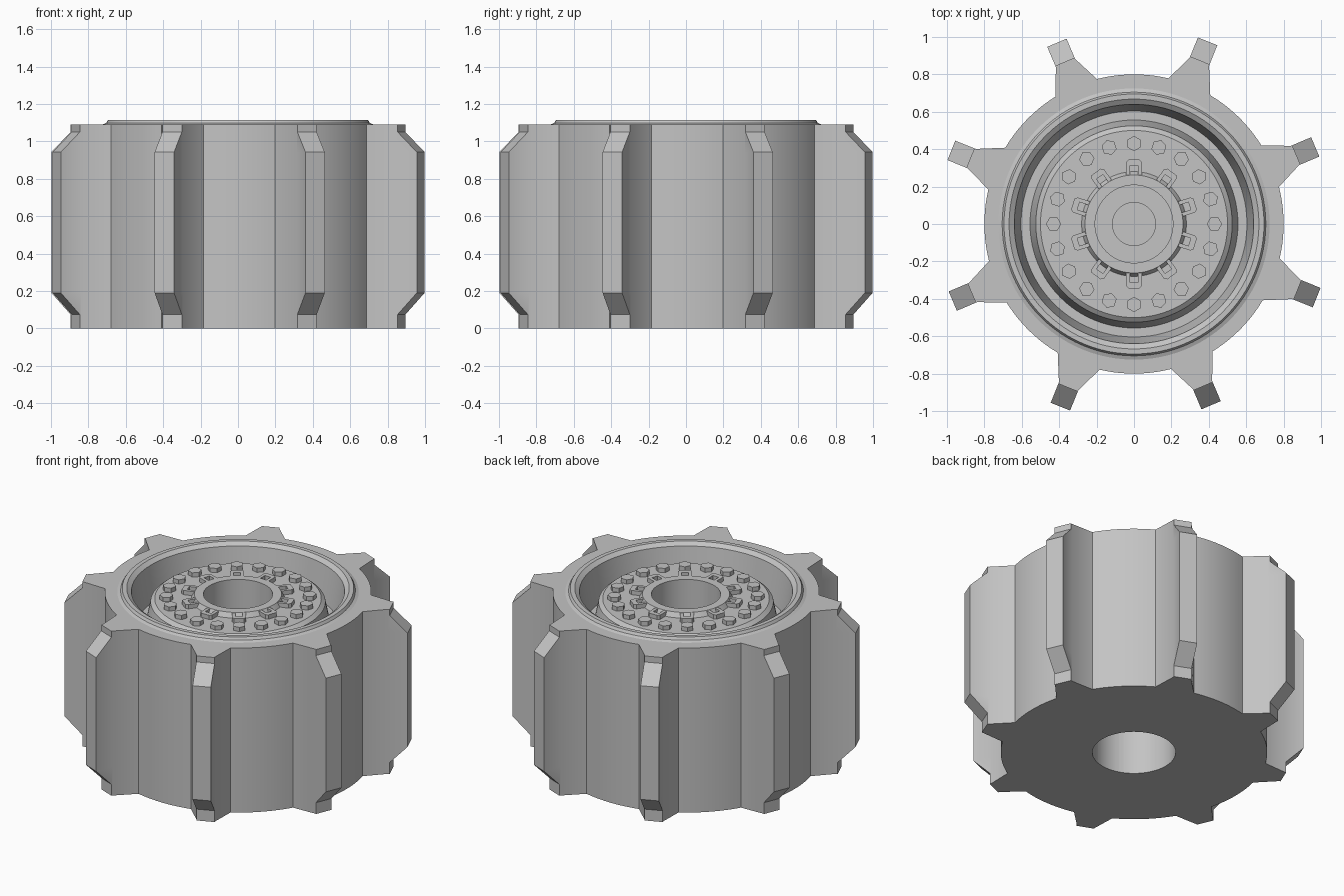
import bpy, bmesh
from math import pi, sin, cos, radians, atan2, hypot

if "Cube" in bpy.data.objects:
    bpy.data.objects.remove(bpy.data.objects["Cube"], do_unlink=True)

GREY = (0.55, 0.55, 0.55, 1)
metal = bpy.data.materials.new("plain grey metal")
metal.use_nodes = True
metal.diffuse_color = GREY
metal.node_tree.nodes["Principled BSDF"].inputs["Base Color"].default_value = GREY

TEETH = 8
OFFSET = radians(23.05)
PLATE_Z = 1.045


def finish(bm, name, smooth=True):
    bmesh.ops.recalc_face_normals(bm, faces=bm.faces)
    mesh = bpy.data.meshes.new(name)
    bm.to_mesh(mesh)
    bm.free()
    mesh.materials.append(metal)
    obj = bpy.data.objects.new(name, mesh)
    bpy.context.collection.objects.link(obj)
    if smooth:
        bpy.ops.object.select_all(action='DESELECT')
        obj.select_set(True)
        bpy.context.view_layer.objects.active = obj
        bpy.ops.object.shade_smooth_by_angle(angle=radians(25))
    return obj


def loft(bm, rings, cap_start=False, cap_end=False):
    """Join rings of equal point count with quads."""
    loops = [[bm.verts.new(p) for p in ring] for ring in rings]
    n = len(loops[0])
    for a, b in zip(loops, loops[1:]):
        for i in range(n):
            j = (i + 1) % n
            bm.faces.new((a[i], a[j], b[j], b[i]))
    if cap_start:
        bm.faces.new(loops[0])
    if cap_end:
        bm.faces.new(loops[-1])


def lathe(name, profile, steps=96, **caps):
    bm = bmesh.new()
    turns = [2 * pi * i / steps for i in range(steps)]
    loft(bm, [[(r * cos(t), r * sin(t), z) for t in turns] for r, z in profile], **caps)
    return finish(bm, name)


def outline(tip):
    """Toothed outline as (radius, angle) pairs."""
    root, half, arc = 0.8, radians(8.7), 10
    knee = (hypot(0.935, 0.056), atan2(0.056, 0.935))
    end = (hypot(tip, 0.056), atan2(0.056, tip))
    pitch = 2 * pi / TEETH
    points = []
    for k in range(TEETH):
        c = OFFSET + k * pitch
        points += [(knee[0], c - knee[1]), (end[0], c - end[1]),
                   (end[0], c + end[1]), (knee[0], c + knee[1])]
        points += [(root, c + half + (pitch - 2 * half) * i / arc) for i in range(arc + 1)]
    return points


def toothed_ring(tip, z):
    return [(r * cos(a), r * sin(a), z) for r, a in outline(tip)]


def round_ring(radius, z):
    return [(radius * cos(a), radius * sin(a), z) for _, a in outline(0.943)]


# Toothed drum with chamfered tooth ends and a blind bore below
bm = bmesh.new()
levels = [(0.943, 0), (0.943, 0.075), (1.053, 0.19), (1.053, 0.943), (0.943, 1.05), (0.943, 1.09)]
loft(bm, [round_ring(0.25, 0.42), round_ring(0.25, 0)]
     + [toothed_ring(tip, z) for tip, z in levels]
     + [round_ring(0.69, 1.09)], cap_start=True)
finish(bm, "toothed_drum")

# Raised rim, sloped inner wall and groove floor
lathe("rim", [(0.725, 1.09), (0.705, 1.098), (0.695, 1.115), (0.668, 1.115),
              (0.64, 1.095), (0.604, 0.87), (0.54, 0.87)])

# Hub plate with raised collar and stepped bore
lathe("hub", [(0.556, 0.87), (0.525, 1.025), (0.5, PLATE_Z), (0.28, PLATE_Z),
              (0.262, 1.075), (0.208, 1.075), (0.208, 0.6), (0.115, 0.6),
              (0.115, 0.57)], cap_end=True)

# Ring of hexagonal bolts
bm = bmesh.new()
for k in range(20):
    a = pi / 2 + k * pi / 10
    hexagon = [(0.43 * cos(a) + 0.041 * cos(a + i * pi / 3),
                0.43 * sin(a) + 0.041 * sin(a + i * pi / 3)) for i in range(6)]
    loft(bm, [[(x, y, z) for x, y in hexagon] for z in (PLATE_Z - 0.01, PLATE_Z + 0.028)],
         cap_end=True)
finish(bm, "hub_bolts", smooth=False)

# U-shaped clips around the collar, open towards the centre
bm = bmesh.new()
clip = [(0.262, -0.042), (0.33, -0.042), (0.344, -0.03), (0.344, 0.03), (0.33, 0.042),
        (0.262, 0.042), (0.262, 0.021), (0.312, 0.021), (0.312, -0.021), (0.262, -0.021)]
for k in range(10):
    a = pi / 2 + k * pi / 5
    shape = [(u * cos(a) - v * sin(a), u * sin(a) + v * cos(a)) for u, v in clip]
    loft(bm, [[(x, y, z) for x, y in shape] for z in (PLATE_Z - 0.01, PLATE_Z + 0.028)],
         cap_end=True)
finish(bm, "collar_clips", smooth=False)
